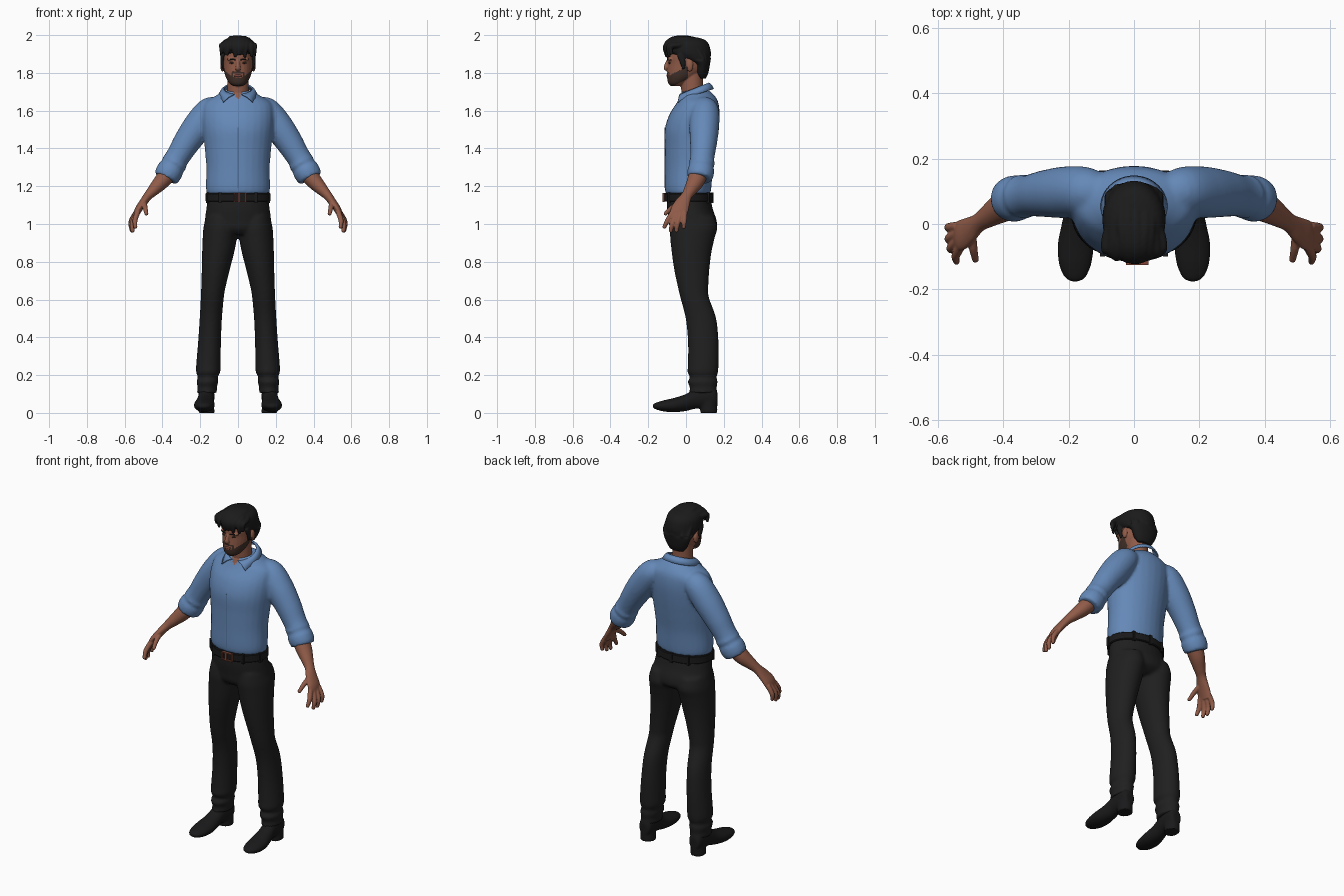
import bpy, bmesh, math, random
from mathutils import Vector

if "Cube" in bpy.data.objects:
    bpy.data.objects.remove(bpy.data.objects["Cube"])
random.seed(4)


def material(name, r, g, b):
    mat = bpy.data.materials.new(name)
    mat.use_nodes = True
    mat.diffuse_color = (r, g, b, 1)
    bsdf = mat.node_tree.nodes["Principled BSDF"]
    bsdf.inputs["Base Color"].default_value = (r, g, b, 1)
    bsdf.inputs["Roughness"].default_value = .8
    return mat


shirt_blue = material("shirt blue", .13, .25, .48)
seam_blue = material("seam blue", .07, .14, .28)
skin = material("skin", .28, .105, .065)
lip = material("lip", .19, .06, .045)
beard_brown = material("beard brown", .055, .03, .022)
hair_black = material("hair black", .011, .011, .011)
trouser_black = material("trouser black", .014, .014, .014)
shoe_black = material("shoe black", .010, .010, .011)
buckle_red = material("buckle copper", .22, .06, .035)


def spline(rows, steps):
    """Catmull-Rom interpolation of whole rows of numbers."""
    rows = [Vector(r) for r in rows]
    out = []
    for i in range(len(rows) - 1):
        a, b = rows[max(i - 1, 0)], rows[i]
        c, d = rows[i + 1], rows[min(i + 2, len(rows) - 1)]
        for k in range(steps):
            t = k / steps
            out.append(b + (c - a) * t / 2 + (a * 2 - b * 5 + c * 4 - d) * t * t / 2
                       + (b * 3 - a - c * 3 + d) * t ** 3 / 2)
    return out + [rows[-1]]


def tube(bm, points, hint=(0, 1, 0), axis=None, steps=5, sides=28):
    """Closed loft through (x, y, z, radius along hint, other radius)."""
    rows = spline(points, steps)
    rings = []
    for i, row in enumerate(rows):
        ahead, behind = rows[min(i + 1, len(rows) - 1)], rows[max(i - 1, 0)]
        t = Vector(axis) if axis else Vector((ahead - behind)[:3]).normalized()
        u = Vector(hint)
        u = (u - t * u.dot(t)).normalized()
        v = t.cross(u)
        ring = []
        for k in range(sides):
            a = math.tau * k / sides
            ring.append(bm.verts.new(Vector(row[:3]) + u * (row[3] * math.cos(a))
                                     + v * (row[4] * math.sin(a))))
        rings.append(ring)
    for low, high in zip(rings, rings[1:]):
        for k in range(sides):
            j = (k + 1) % sides
            bm.faces.new((low[k], low[j], high[j], high[k]))
    bm.faces.new(rings[0][::-1])
    bm.faces.new(rings[-1])


def stack(bm, rows, side=1, **options):
    """Horizontal rings given as (z, x low, x high, y front, y back)."""
    tube(bm, [(side * (a + b) / 2, (f + k) / 2, z, (b - a) / 2, (k - f) / 2)
              for z, a, b, f, k in rows], hint=(1, 0, 0), axis=(0, 0, 1), **options)


def centred(bm, rows, **options):
    stack(bm, [(z, -r, r, f, k) for z, r, f, k in rows], **options)


def blob(bm, centre, size):
    x, y, z = centre
    rows = []
    for i in range(9):
        a = math.pi * (i + .25) / 8.5
        s = math.sin(a)
        rows.append((x, y, z - size[2] * math.cos(a), size[0] * s, size[1] * s))
    tube(bm, rows, hint=(1, 0, 0), axis=(0, 0, 1), steps=1, sides=16)


def box(bm, centre, size):
    verts = bmesh.ops.create_cube(bm, size=1)["verts"]
    for v in verts:
        v.co = Vector(centre) + Vector([c * s for c, s in zip(v.co, size)])


def finish(bm, name, mats, voxel=0, smooth=4):
    """Turn a bmesh into an object; a voxel size fuses its pieces."""
    bmesh.ops.recalc_face_normals(bm, faces=bm.faces)
    mesh = bpy.data.meshes.new(name)
    bm.to_mesh(mesh)
    bm.free()
    obj = bpy.data.objects.new(name, mesh)
    bpy.context.collection.objects.link(obj)
    for mat in mats:
        mesh.materials.append(mat)
    bpy.ops.object.select_all(action="DESELECT")
    obj.select_set(True)
    bpy.context.view_layer.objects.active = obj
    if voxel:
        fuse = obj.modifiers.new("fuse", "REMESH")
        fuse.mode = "VOXEL"
        fuse.voxel_size = voxel
        relax = obj.modifiers.new("relax", "SMOOTH")
        relax.iterations = smooth
        for modifier in ("fuse", "relax"):
            bpy.ops.object.modifier_apply(modifier=modifier)
        obj.data.shade_smooth()
    else:
        bpy.ops.object.shade_smooth_by_angle(angle=math.radians(40))
    return obj


def paint(obj, index, rule):
    for face in obj.data.polygons:
        if rule(*face.center):
            face.material_index = index


# Shirt: torso and rolled sleeves fused together, skin in the open neck
bm = bmesh.new()
centred(bm, [(1.16, .166, -.107, .13), (1.2, .17, -.113, .135), (1.3, .168, -.112, .143),
             (1.4, .176, -.112, .158), (1.5, .187, -.112, .172), (1.58, .19, -.088, .178),
             (1.64, .178, -.05, .172), (1.675, .125, -.032, .155), (1.705, .075, -.022, .125)])
for s in (1, -1):
    tube(bm, [(s * x, y, z, r, r) for x, y, z, r in (
        (.1, .095, 1.61, .06), (.15, .1, 1.595, .075), (.21, .097, 1.52, .079),
        (.27, .093, 1.435, .072), (.31, .088, 1.37, .065), (.33, .085, 1.338, .064),
        (.338, .084, 1.322, .069), (.347, .082, 1.307, .063), (.356, .08, 1.29, .07),
        (.372, .076, 1.262, .07), (.383, .072, 1.24, .064))])
shirt = finish(bm, "shirt", [shirt_blue, skin], .009, 5)
paint(shirt, 1, lambda x, y, z: y < .03 and z > 1.66 and abs(x) < (z - 1.655) * .5)

# Collar: a folded band that opens into two points at the throat
bm = bmesh.new()
columns = []
for i in range(41):
    t = i / 20 - 1
    a = math.radians(165) * t
    b = a * (1 - .22 * t ** 4)
    z = 1.715 + .03 * math.cos(a)
    depth = .1 + .037 * t * t
    top = Vector((.074 * math.sin(a), .043 + .076 * math.cos(a), z))
    low = Vector((.1 * math.sin(b), .045 + depth * math.cos(b), z - .03 - .012 * t ** 4))
    columns.append([bm.verts.new(p) for p in
                    (top, top.lerp(low, .5) + Vector((0, 0, .006)), low)])
for left, right in zip(columns, columns[1:]):
    for k in range(2):
        bm.faces.new((left[k], left[k + 1], right[k + 1], right[k]))
collar = finish(bm, "collar", [shirt_blue])
thick = collar.modifiers.new("thickness", "SOLIDIFY")
thick.thickness = .008
thick.offset = 0

# Thin placket seam down the chest
bm = bmesh.new()
box(bm, (0, -.11, 1.35), (.004, .006, .32))
finish(bm, "placket_seam", [seam_blue])

# Trousers: pelvis and both legs fused
bm = bmesh.new()
centred(bm, [(1.16, .158, -.1, .125), (1.08, .168, -.1, .142), (1.02, .176, -.092, .162),
             (.975, .176, -.085, .16), (.945, .12, -.06, .12)])
for s in (1, -1):
    stack(bm, [(1.04, .01, .17, -.08, .15), (.98, .002, .183, -.088, .166),
               (.93, .005, .187, -.084, .153), (.85, .02, .19, -.076, .135),
               (.76, .043, .192, -.063, .124), (.66, .067, .195, -.042, .118),
               (.61, .075, .197, -.03, .122), (.5, .085, .203, -.002, .16),
               (.38, .09, .211, .01, .172), (.26, .092, .221, .01, .172),
               (.215, .094, .222, .008, .17), (.19, .107, .212, .022, .162),
               (.165, .104, .22, .008, .168), (.135, .112, .214, .02, .163),
               (.105, .11, .218, .015, .166)], s)
finish(bm, "trousers", [trouser_black], .009, 4)

# Belt with loops
bm = bmesh.new()
centred(bm, [(1.118, .168, -.112, .139), (1.122, .172, -.116, .143),
             (1.16, .172, -.116, .141), (1.164, .168, -.112, .137)], steps=1, sides=64)
for a in (35, 75, 145, 215, 285, 325, 90 + 90):
    turn = math.radians(a)
    box(bm, (.168 * math.sin(turn), .012 - .126 * math.cos(turn), 1.14), (.016, .016, .056))
finish(bm, "belt", [shoe_black])

# Buckle frame and prong
bm = bmesh.new()
for s in (1, -1):
    box(bm, (.01 + s * .031, -.119, 1.141), (.007, .012, .048))
    box(bm, (.01, -.119, 1.141 + s * .021), (.069, .012, .006))
box(bm, (.005, -.12, 1.141), (.012, .01, .046))
finish(bm, "belt_buckle", [buckle_red])

# Shoes: upper lofted from toe to heel, sole and heel block
for s, label in ((1, "left"), (-1, "right")):
    bm = bmesh.new()
    tube(bm, [(s * x, y, (lo + hi) / 2, w, (hi - lo) / 2) for x, y, w, lo, hi in (
        (.18, -.176, .01, .028, .042), (.18, -.163, .032, .02, .052),
        (.18, -.12, .05, .008, .066), (.178, -.06, .055, .004, .08),
        (.174, 0, .047, .01, .1), (.17, .05, .042, .022, .13),
        (.167, .11, .043, .024, .15), (.166, .15, .038, .026, .14),
        (.166, .166, .025, .04, .11))], hint=(1, 0, 0), axis=(0, 1, 0))
    stack(bm, [(0, .124, .21, .075, .166), (.03, .126, .208, .075, .166),
               (.06, .126, .208, .07, .166)], s)
    finish(bm, label + "_shoe", [shoe_black], .006, 3)

# Bare forearms with hands: palm is broad along y, fingers fan forward
fingers = [((.53, -.068, 1.065), (.545, -.097, 1.02), (.543, -.114, .985)),
           ((.537, -.05, 1.055), (.56, -.073, 1.0), (.558, -.08, .965)),
           ((.54, -.028, 1.055), (.566, -.044, 1.005), (.563, -.05, .966)),
           ((.54, -.007, 1.06), (.566, -.01, 1.015), (.566, -.012, .984)),
           ((.497, -.02, 1.115), (.492, -.072, 1.088), (.485, -.108, 1.055))]
for s, label in ((1, "left"), (-1, "right")):
    bm = bmesh.new()
    tube(bm, [(s * x, y, z, wide, thin) for x, y, z, wide, thin in (
        (.36, .072, 1.28, .05, .048), (.405, .05, 1.225, .046, .042),
        (.445, .024, 1.182, .035, .032), (.475, .004, 1.15, .029, .024),
        (.503, -.018, 1.112, .04, .021), (.528, -.034, 1.075, .047, .019),
        (.541, -.04, 1.045, .042, .014))])
    for finger in fingers:
        path = [(s * p[0], p[1], p[2], r, r) for p, r in zip(finger, (.0145, .0135, .0105))]
        tube(bm, path, hint=(1, 0, 0), sides=12)
        blob(bm, path[-1][:3], (.011, .011, .011))
    finish(bm, label + "_forearm_and_hand", [skin], .004, 3)

# Head, neck, nose and ears; the beard is coloured by a jaw rule
bm = bmesh.new()
centred(bm, [(1.64, .06, -.02, .1), (1.72, .057, -.026, .09), (1.82, .055, -.03, .09)])
centred(bm, [(1.73, .024, -.08, -.03), (1.745, .046, -.094, .0), (1.775, .064, -.1, .05),
             (1.81, .074, -.099, .09), (1.85, .079, -.097, .11), (1.885, .082, -.1, .118),
             (1.93, .08, -.092, .115), (1.965, .055, -.06, .085)])
tube(bm, [(0, -.092, 1.868, .009, .009), (0, -.102, 1.845, .01, .011),
          (0, -.107, 1.826, .014, .011), (0, -.1, 1.814, .012, .007)], hint=(1, 0, 0))
for s in (1, -1):
    blob(bm, (s * .083, .02, 1.838), (.011, .019, .032))
    blob(bm, (s * .032, -.082, 1.872), (.026, .013, .009))
head = finish(bm, "head", [skin, beard_brown], .004, 3)


def on_beard(x, y, z):
    x = abs(x)
    jaw = 1.722 + (y + .085) * .5
    top = 1.774 + .03 * min(1, (x / .06) ** 2) + .5 * max(0, y + .055)
    moustache = 1.797 < z < 1.808 and x < .033 and y < -.07
    corner = .026 < x < .036 and 1.76 < z < 1.803 and y < -.06
    return y < .01 and z > jaw and (z < top or moustache or corner)


paint(head, 1, on_beard)

# Lips, eyes and eyebrows
bm = bmesh.new()
blob(bm, (0, -.098, 1.785), (.022, .006, .007))
finish(bm, "lips", [lip])
for s, label in ((1, "left"), (-1, "right")):
    bm = bmesh.new()
    blob(bm, (s * .032, -.087, 1.853), (.013, .006, .005))
    finish(bm, label + "_eye", [beard_brown])
    bm = bmesh.new()
    tube(bm, [(s * .014, -.099, 1.869, .003, .003), (s * .035, -.095, 1.873, .004, .004),
              (s * .056, -.078, 1.869, .002, .002)], hint=(0, 0, 1), sides=10)
    finish(bm, label + "_eyebrow", [hair_black])

# Hair: a full cap, sideburns and swept locks
bm = bmesh.new()
centred(bm, [(1.77, .045, .07, .105), (1.8, .066, .05, .118), (1.84, .083, .045, .126),
             (1.865, .094, .015, .13)])
centred(bm, [(1.86, .085, .0, .128), (1.885, .093, -.06, .131), (1.91, .097, -.102, .132),
             (1.95, .092, -.108, .122), (1.975, .073, -.09, .1), (1.988, .04, -.05, .06)])
for s in (1, -1):
    tube(bm, [(s * .08, -.03, 1.9, .02, .012), (s * .084, -.018, 1.86, .016, .009),
              (s * .08, -.012, 1.82, .009, .005)])
for i in range(10):
    x = (i - 4.5) * .018
    lift = .03 * (x / .08) ** 2
    sway, drop = random.uniform(-.015, .015), random.uniform(0, .022)
    tube(bm, [(x + sway, -.106 + lift, 1.9 - drop, .007, .007),
              (x + sway / 2, -.11 + lift, 1.94, .016, .013),
              (x, -.07 + lift, 1.978 - lift, .018, .015),
              (x * .9 - sway, .01, 1.986 - lift, .016, .012),
              (x * .9, .09 - lift, 1.955 - lift, .015, .012),
              (x * .85 + sway, .125 - lift, 1.87, .013, .009)], hint=(1, 0, 0), sides=12)
finish(bm, "hair", [hair_black], .005, 3)
